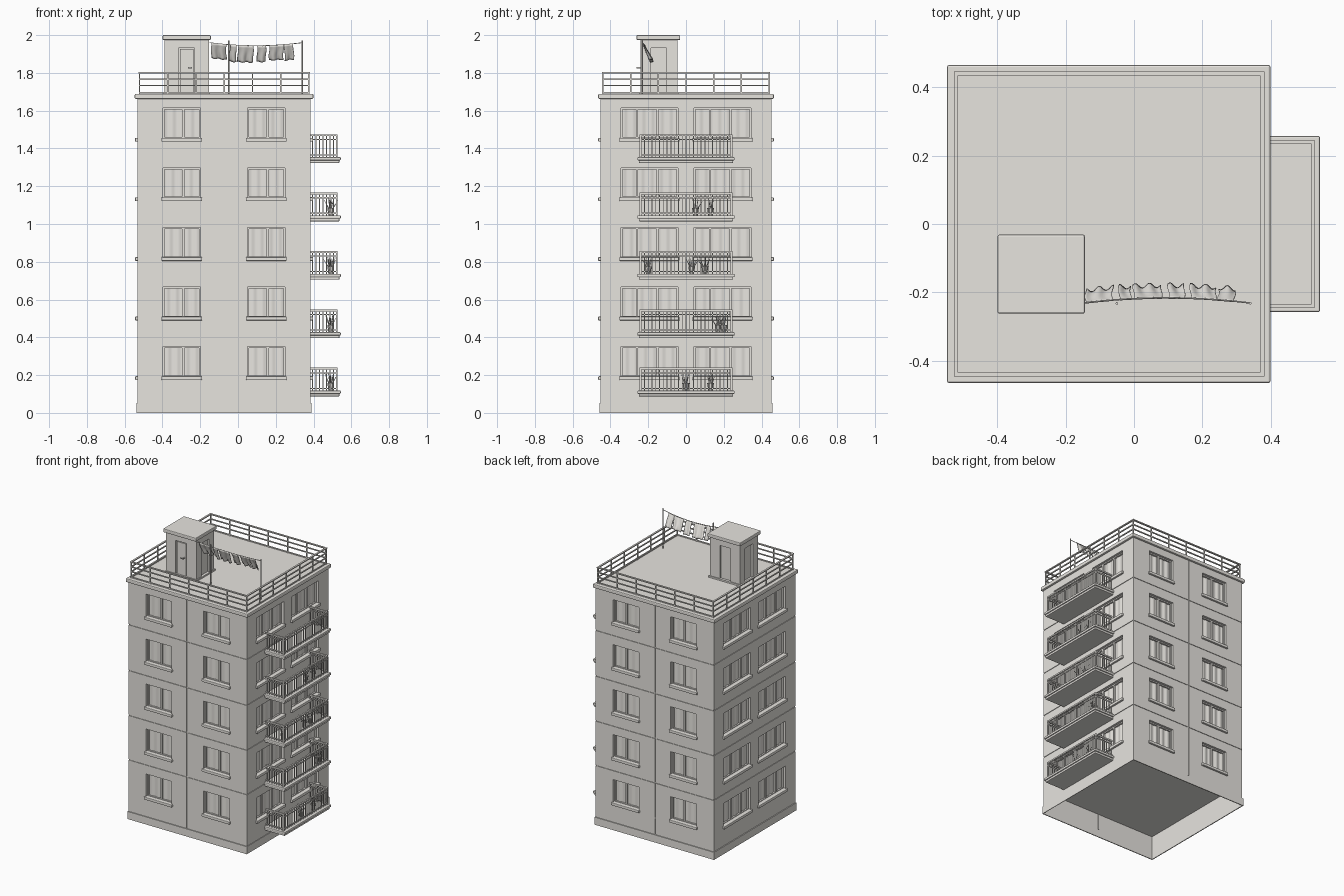
import bpy, bmesh, math, random
from mathutils import Vector, Matrix

if "Cube" in bpy.data.objects:
    bpy.data.objects.remove(bpy.data.objects["Cube"])
random.seed(4)

X0, X1, Y, TOP = -0.532, 0.385, 0.452, 1.665
STEP = 0.3155
# Pale warm plaster used on every part
PALE = bpy.data.materials.new('pale_plaster')
PALE.diffuse_color = (0.8, 0.78, 0.74, 1)
PALE.use_nodes = True
PALE.node_tree.nodes["Principled BSDF"].inputs["Base Color"].default_value = PALE.diffuse_color
SIDES = {
    'front': lambda u, v, d: Vector((u, -Y + d, v)),
    'back': lambda u, v, d: Vector((u, Y - d, v)),
    'right': lambda u, v, d: Vector((X1 - d, u, v)),
    'left': lambda u, v, d: Vector((X0 + d, u, v)),
}


def finish(name, bm, bevel=0, smooth=False):
    bmesh.ops.recalc_face_normals(bm, faces=bm.faces)
    me = bpy.data.meshes.new(name)
    bm.to_mesh(me)
    bm.free()
    me.materials.append(PALE)
    ob = bpy.data.objects.new(name, me)
    bpy.context.collection.objects.link(ob)
    if bevel:
        m = ob.modifiers.new('bevel', 'BEVEL')
        m.width, m.segments = bevel, 2
    if smooth:
        me.shade_smooth()
    return ob


def box(bm, a, b):
    size = [abs(p - q) for p, q in zip(a, b)]
    mid = (Vector(a) + Vector(b)) / 2
    bmesh.ops.create_cube(bm, size=1, matrix=Matrix.Translation(mid) @ Matrix.Diagonal((*size, 1)))


def sheet(bm, fn, nu, nv):
    g = [[bm.verts.new(fn(i / nu, j / nv)) for j in range(nv + 1)] for i in range(nu + 1)]
    for i in range(nu):
        for j in range(nv):
            bm.faces.new((g[i][j], g[i + 1][j], g[i + 1][j + 1], g[i][j + 1]))


def wall(bm, P, u0, u1, v0, v1, rects):
    """Wall with recessed rectangles (ua, ub, va, vb, depth); later ones win."""
    us = sorted({u0, u1, *[r[k] for r in rects for k in (0, 1)]})
    vs = sorted({v0, v1, *[r[k] for r in rects for k in (2, 3)]})

    def depth(i, j):
        if not (0 <= i < len(us) - 1 and 0 <= j < len(vs) - 1):
            return None
        u, v = (us[i] + us[i + 1]) / 2, (vs[j] + vs[j + 1]) / 2
        d = 0
        for r in rects:
            if r[0] < u < r[1] and r[2] < v < r[3]:
                d = r[4]
        return d

    def quad(*pts):
        bm.faces.new([bm.verts.new(P(*p)) for p in pts])
    for i in range(len(us) - 1):
        for j in range(len(vs) - 1):
            a, b, c, e, d = us[i], us[i + 1], vs[j], vs[j + 1], depth(i, j)
            quad((a, c, d), (b, c, d), (b, e, d), (a, e, d))
            r, t = depth(i + 1, j), depth(i, j + 1)
            if r is not None and r != d:
                quad((b, c, d), (b, e, d), (b, e, r), (b, c, r))
            if t is not None and t != d:
                quad((a, e, d), (b, e, d), (b, e, t), (a, e, t))


# Facades: grooves, window recesses, frames, sills, curtains
walls, frames, sills, curtains = (bmesh.new() for _ in range(4))
for side, P in SIDES.items():
    narrow = side in ('front', 'back')
    u0, u1 = (X0, X1) if narrow else (-Y, Y)
    cols = [(-0.398, -0.198), (0.05, 0.25)] if narrow else [(-0.344, -0.042), (0.042, 0.344)]
    rects = [(u0, u1, z - 0.003, z + 0.003, 0.004) for z in (0.416, 0.728, 1.043, 1.364)]
    if narrow:
        rects.append((-0.083, -0.075, 0.055, TOP, 0.004))
    for k in range(5):
        v0, v1 = 0.19 + k * STEP, 0.351 + k * STEP
        for a, b in cols:
            rects.append((a, b, v0, v1, 0.04))
            f = 0.008
            bars = [(a, a + f, v0, v1), (b - f, b, v0, v1), (a, b, v0, v0 + f), (a, b, v1 - f, v1)]
            for t in ((0.54,) if narrow else (0.28, 0.64)):
                m = a + (b - a) * t
                bars.append((m - 0.006, m + 0.006, v0, v1))
            for p, q, r, s in bars:
                box(frames, P(p, r, 0.016), P(q, s, 0.028))
            box(sills, P(a - 0.008, v0 - 0.016, -0.013), P(b + 0.008, v0 + 0.004, 0.02))
            ph = random.random() * 6
            sheet(curtains, lambda s, t: P(a + (b - a) * s, v0 + (v1 - v0) * t,
                  0.027 + 0.003 * math.sin(ph + s * (b - a) * 130)), 28 if narrow else 40, 1)
    wall(walls, P, u0, u1, 0, TOP, rects)
bmesh.ops.remove_doubles(walls, verts=walls.verts, dist=0.0001)
finish('facade_walls', walls)
finish('window_frames', frames)
finish('window_sills', sills, bevel=0.004)
finish('curtains', curtains, smooth=True)

# Plinth ring and raised ground floor plate (open underneath)
bm = bmesh.new()
for s in (-1, 1):
    box(bm, (X0 - 0.006, s * Y, 0), (X1 + 0.004, s * (Y + 0.006), 0.053))
box(bm, (X0 - 0.006, -Y, 0), (X0, Y, 0.053))
box(bm, (X1, -Y, 0), (X1 + 0.004, Y, 0.053))
finish('plinth', bm)
bm = bmesh.new()
box(bm, (X0 + 0.003, -Y + 0.003, 0.165), (X1 - 0.003, Y - 0.003, 0.172))
finish('ground_floor_plate', bm)

# Roof slab
bm = bmesh.new()
box(bm, (-0.547, -0.465, 1.662), (0.399, 0.465, 1.689))
finish('roof_slab', bm, bevel=0.006)

# Roof railing
bm = bmesh.new()
rx0, rx1, ry, w = -0.521, 0.375, 0.44, 0.0035
for z in (1.695, 1.733, 1.767, 1.801):
    h = w if z < 1.8 else 0.006
    for s in (-1, 1):
        box(bm, (rx0 - h, s * ry - h, z - w), (rx1 + h, s * ry + h, z + w))
    for x in (rx0, rx1):
        box(bm, (x - h, -ry, z - w), (x + h, ry, z + w))
for i in range(7):
    x, y = rx0 + (rx1 - rx0) * i / 6, -ry + 2 * ry * i / 6
    for px, py in ((x, -ry), (x, ry), (rx0, y), (rx1, y)):
        box(bm, (px - w, py - w, 1.685), (px + w, py + w, 1.8))
finish('roof_railing', bm)

# Balconies: slabs, railings and potted plants
slabs, rails, plants = bmesh.new(), bmesh.new(), bmesh.new()
bx, by = 0.523, 0.24
spots = [(0.0, 0.13), (0.17, 0.2), (-0.2, 0.03, 0.1), (0.05, 0.13), ()]
for k in range(5):
    z = 0.112 + k * 0.309
    box(slabs, (X1 - 0.01, -0.257, z - 0.011), (0.544, 0.257, z + 0.006))
    box(slabs, (X1 - 0.01, -0.25, z - 0.025), (0.537, 0.25, z - 0.008))
    for h, r in ((0.122, 0.005), (0.1, 0.003), (0.018, 0.003)):
        box(rails, (bx - r, -by - r, z + h - r), (bx + r, by + r, z + h + r))
        for s in (-1, 1):
            box(rails, (X1, s * by - r, z + h - r), (bx, s * by + r, z + h + r))
    bars = [(bx, -by + 2 * by * i / 24) for i in range(25)]
    bars += [(X1 + 0.01 + (bx - X1 - 0.01) * i / 7, s * by) for i in range(7) for s in (-1, 1)]
    for x, y in bars:
        r = 0.005 if abs(abs(y) - by) < 1e-6 and x == bx else 0.0022
        box(rails, (x - r, y - r, z), (x + r, y + r, z + 0.122))
    for y in spots[k]:
        base = Vector((0.49, y, z + 0.025))
        bmesh.ops.create_cone(plants, cap_ends=True, segments=10, radius1=0.012, radius2=0.018,
                              depth=0.04, matrix=Matrix.Translation(base))
        for i in range(7):
            rot = Matrix.Rotation(i * 2.4, 4, 'Z') @ Matrix.Rotation(random.uniform(0.1, 0.6), 4, 'X')
            bmesh.ops.create_cone(plants, segments=4, radius1=0.004, radius2=0, depth=0.07,
                                  matrix=Matrix.Translation(base) @ rot @ Matrix.Translation((0, 0, 0.045)))
finish('balcony_slabs', slabs, bevel=0.004)
finish('balcony_railings', rails)
finish('balcony_plants', plants)

# Roof stair house with recessed panels, roof plate and door
hx0, hx1, hy0, hy1 = -0.388, -0.153, -0.242, -0.046
bm = bmesh.new()
mx, my = -0.272, (hy0 + hy1) / 2
px = [(mx - 0.042, mx + 0.042, 1.7, 1.932, 0.012)]
py = [(my - 0.042, my + 0.042, 1.7, 1.932, 0.012)]
wall(bm, lambda u, v, d: Vector((u, hy0 + d, v)), hx0, hx1, 1.685, 1.98, px)
wall(bm, lambda u, v, d: Vector((u, hy1 - d, v)), hx0, hx1, 1.685, 1.98, px)
wall(bm, lambda u, v, d: Vector((hx0 + d, u, v)), hy0, hy1, 1.685, 1.98, py)
wall(bm, lambda u, v, d: Vector((hx1 - d, u, v)), hy0, hy1, 1.685, 1.98, py)
bmesh.ops.remove_doubles(bm, verts=bm.verts, dist=0.0001)
finish('stair_house_walls', bm)
bm = bmesh.new()
box(bm, (-0.399, -0.262, 1.974), (-0.144, -0.031, 2.0))
finish('stair_house_roof', bm, bevel=0.005)
bm = bmesh.new()
box(bm, (hx0 - 0.006, hy0 - 0.006, 1.685), (hx1 + 0.006, hy1 + 0.006, 1.7))
finish('stair_house_base', bm)
bm = bmesh.new()
box(bm, (mx - 0.036, hy0 + 0.003, 1.7), (mx + 0.036, hy0 + 0.012, 1.926))
box(bm, (mx + 0.022, hy0 - 0.018, 1.824), (mx + 0.028, hy0 + 0.004, 1.83))
box(bm, (mx + 0.008, hy0 - 0.02, 1.824), (mx + 0.028, hy0 - 0.015, 1.83))
finish('door', bm)

# Clothesline: poles, rope and laundry blown backwards
bm = bmesh.new()
for x in (-0.05, 0.34):
    bmesh.ops.create_cone(bm, cap_ends=True, segments=8, radius1=0.004, radius2=0.004, depth=0.285,
                          matrix=Matrix.Translation((x, -0.232, 1.828)))
finish('line_poles', bm)


def rope(x):
    t = (x + 0.15) / 0.49
    sag = 4 * t * (1 - t)
    return Vector((x, -0.231 + 0.015 * sag, 1.96 - 0.016 * sag))


cu = bpy.data.curves.new('rope', 'CURVE')
cu.dimensions, cu.bevel_depth, cu.bevel_resolution = '3D', 0.0022, 1
cu.materials.append(PALE)
sp = cu.splines.new('POLY')
sp.points.add(16)
for i, p in enumerate(sp.points):
    p.co = (*rope(-0.15 + 0.49 * i / 16), 1)
bpy.context.collection.objects.link(bpy.data.objects.new('rope', cu))

bm = bmesh.new()
for a, b, h in ((-0.14, -0.062, 0.08), (-0.044, -0.01, 0.088), (-0.002, 0.08, 0.088),
                (0.1, 0.147, 0.085), (0.165, 0.24, 0.078), (0.247, 0.295, 0.083)):
    ph = random.random() * 6

    def cloth(s, t):
        p = rope(a + (b - a) * s)
        wave = math.sin(ph + s * (b - a) * 150) * 0.007 * t
        return p + Vector((0.003 * math.sin(ph + t * 5), 0.038 * t + wave, -h * t + 0.4 * wave))
    sheet(bm, cloth, 14, 8)
ob = finish('laundry', bm, smooth=True)
m = ob.modifiers.new('thickness', 'SOLIDIFY')
m.thickness = 0.003
